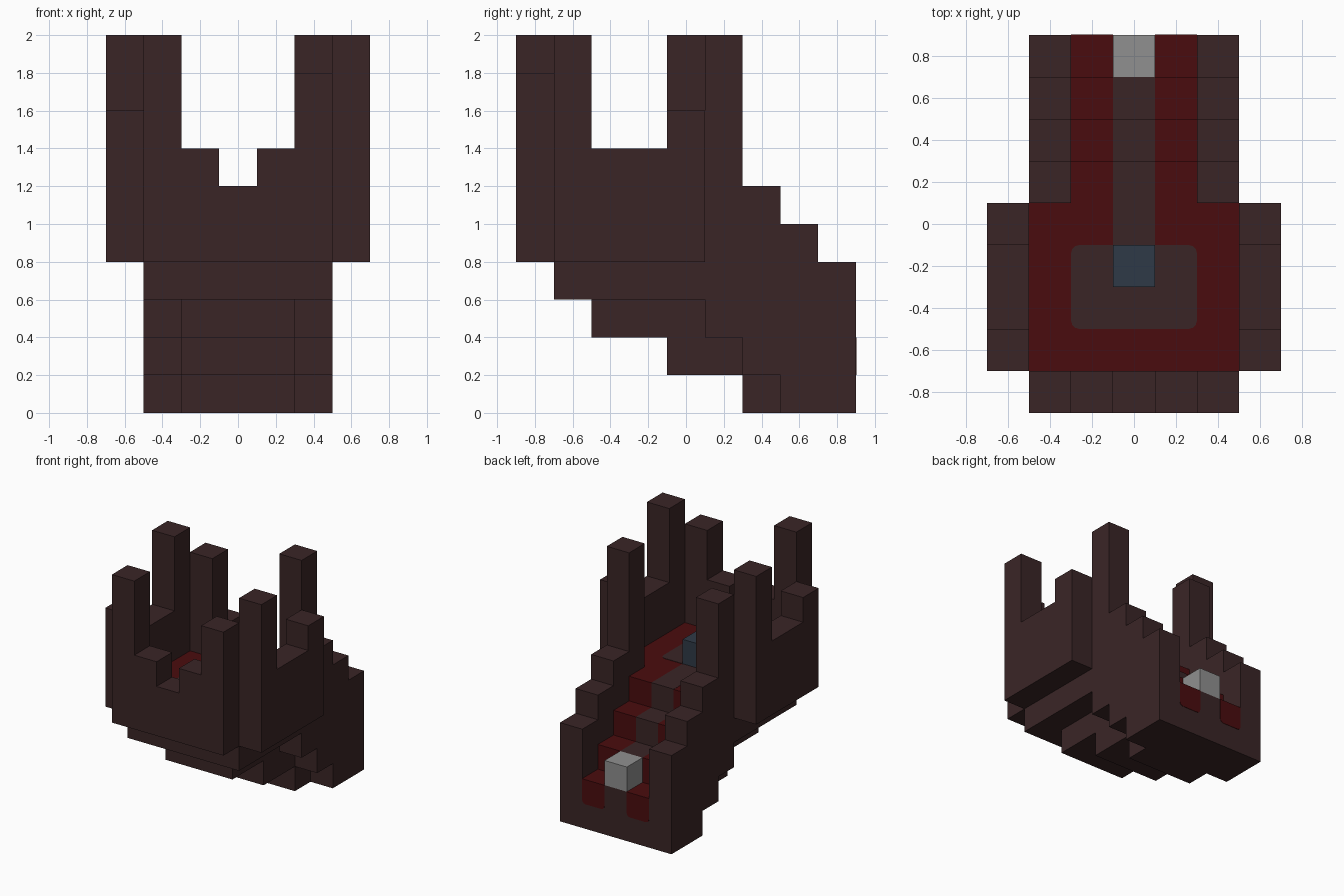
import bpy, bmesh, math
from mathutils import Vector

if "Cube" in bpy.data.objects:
    bpy.data.objects.remove(bpy.data.objects["Cube"])


def material(name, rgb):
    # 8-bit display colour to linear
    lin = [((c / 255 + 0.055) / 1.055) ** 2.4 if c > 10 else c / 255 / 12.92 for c in rgb]
    m = bpy.data.materials.new(name)
    m.use_nodes = True
    m.diffuse_color = (*lin, 1)
    m.node_tree.nodes["Principled BSDF"].inputs["Base Color"].default_value = (*lin, 1)
    return m


BROWN = material("dark_brown", (58, 37, 38))
RED = material("deep_red", (74, 12, 14))
BLUE = material("slate_blue", (47, 58, 71))
GREY = material("light_grey", (144, 144, 144))


def prism(name, outline, axis, lo, hi, mats, rule=None):
    """Extrude a 2D outline along an axis; rule(centre, normal) picks red faces."""
    def point(a, b):
        p = [a, b]
        p.insert(axis, lo)
        return p
    bm = bmesh.new()
    base = bm.faces.new([bm.verts.new(point(a, b)) for a, b in outline])
    ext = bmesh.ops.extrude_face_region(bm, geom=[base])
    shift = Vector((0, 0, 0))
    shift[axis] = hi - lo
    bmesh.ops.translate(bm, vec=shift,
                        verts=[v for v in ext["geom"] if isinstance(v, bmesh.types.BMVert)])
    bmesh.ops.recalc_face_normals(bm, faces=bm.faces)
    bm.normal_update()
    if rule:
        for f in bm.faces:
            f.material_index = int(rule(f.calc_center_median(), f.normal))
    mesh = bpy.data.meshes.new(name)
    bm.to_mesh(mesh)
    bm.free()
    for m in mats:
        mesh.materials.append(m)
    ob = bpy.data.objects.new(name, mesh)
    bpy.context.collection.objects.link(ob)
    return ob


def box(name, x, y, z, mat=BROWN):
    return prism(name, [(x[0], y[0]), (x[1], y[0]), (x[1], y[1]), (x[0], y[1])],
                 2, z[0], z[1], [mat])


def rounded(a, b, r, steps=3):
    """Rounded rectangle outline spanning a = (lo, hi) and b = (lo, hi)."""
    pts = []
    centres = [(a[1] - r, b[1] - r), (a[0] + r, b[1] - r),
               (a[0] + r, b[0] + r), (a[1] - r, b[0] + r)]
    for k, (ca, cb) in enumerate(centres):
        for i in range(steps + 1):
            t = math.pi / 2 * (k + i / steps)
            pts.append((ca + r * math.cos(t), cb + r * math.sin(t)))
    return pts


def mirrored(lo, hi, s):
    return tuple(sorted((lo * s, hi * s)))


# Stepped hull with the carpeted floor and stairs on top, in three strips
hull = [(-.7, 1), (-.7, .6), (-.5, .6), (-.5, .4), (-.1, .4), (-.1, .2), (.3, .2), (.3, 0),
        (.9, 0), (.9, .4), (.7, .4), (.7, .6), (.5, .6), (.5, .8), (.3, .8), (.3, 1)]


def carpet(c, n):
    return n.z > .5 or (n.y > .5 and c.y < .8 and c.z > .4)


def floor_only(c, n):
    return n.z > .5 and c.z > .9 and c.y < .2


prism("stairs_centre", hull, 0, -.1, .1, [BROWN, RED], floor_only)

# Outer hull strips, rising behind into stepped stair rails
rail = [(-.7, 1), (-.7, .6), (.1, .6), (.1, .4), (.3, .4), (.3, .2), (.5, .2), (.5, 0),
        (.9, 0), (.9, .8), (.7, .8), (.7, 1), (.5, 1), (.5, 1.2), (.1, 1.2), (.1, 1)]

# Pillar tops: front wall, side front, side back, rail
tops = {"left": (1, 1.8, 2, 1.6, 2), "right": (-1, 2, 1.6, 2, 1.8)}

for side, (s, front, side_front, side_back, rail_top) in tops.items():
    prism("stairs_" + side, hull, 0, *mirrored(.1, .3, s), [BROWN, RED], carpet)
    prism("rail_" + side, rail, 0, *mirrored(.3, .5, s), [BROWN, RED], floor_only)
    outer, mid, inner = mirrored(.5, .7, s), mirrored(.3, .5, s), mirrored(.1, .3, s)
    box("side_wall_" + side, outer, (-.7, .1), (.8, 1.4))
    box("side_front_pillar_" + side, outer, (-.7, -.5), (1.4, side_front))
    box("side_back_pillar_" + side, outer, (-.1, .1), (1.4, side_back))
    box("rail_pillar_" + side, mid, (.1, .3), (1.2, rail_top))
    box("front_pillar_" + side, mid, (-.9, -.7), (1.2, front))
    box("front_shoulder_" + side, inner, (-.9, -.7), (1.2, 1.4))
    # Carpet end hanging over the back
    flap = rounded(inner, (.2, .4), .03)
    prism("carpet_flap_" + side, flap, 1, .897, .903, [RED])
    box("carpet_flap_top_" + side, inner, (.897, .903), (.36, .4), RED)

# Front wall
box("front_wall", (-.5, .5), (-.9, -.7), (.8, 1.2))

# Dark patch and path on the carpet
prism("floor_patch", rounded((-.3, .3), (-.5, -.1), .04), 2, .998, 1.003, [BROWN])
box("floor_path", (-.1, .1), (-.2, .3), (.998, 1.002))

# Small blocks on the floor and the lowest stair
box("blue_block", (-.1, .1), (-.3, -.1), (1, 1.2), BLUE)
box("grey_block", (-.1, .1), (.7, .9), (.4, .6), GREY)
